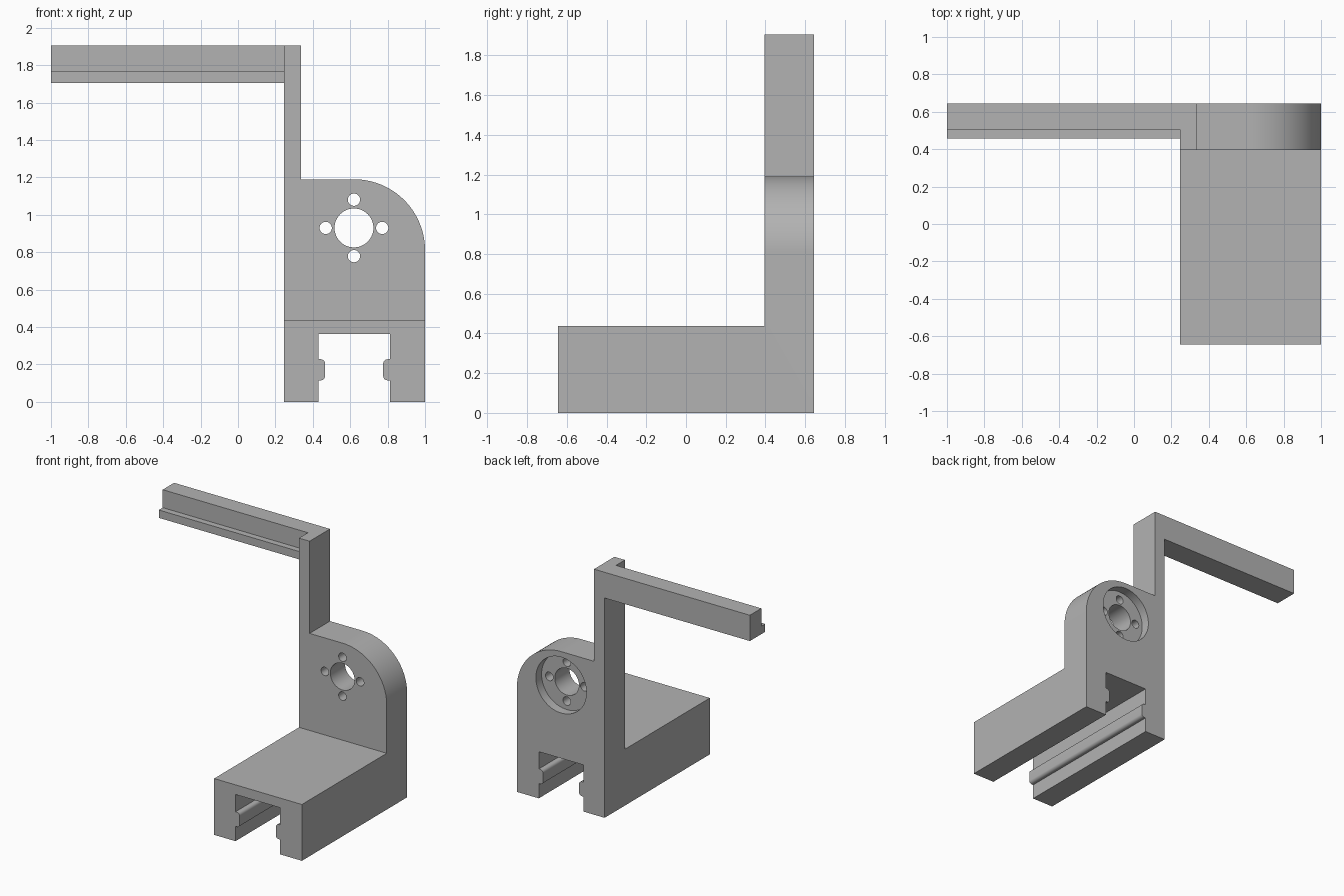
import bpy, bmesh, math
from mathutils import Vector

default = bpy.data.objects.get("Cube")
if default:
    bpy.data.objects.remove(default, do_unlink=True)

grey = bpy.data.materials.new("plain grey")
grey.use_nodes = True
colour = (0.45, 0.45, 0.45, 1)
grey.diffuse_color = colour
grey.node_tree.nodes["Principled BSDF"].inputs["Base Color"].default_value = colour

FRONT, PLATE, BACK = -0.645, 0.395, 0.645
LEFT, RIGHT, TOP = 0.247, 1.0, 1.905
HUB = (0.62, 0.93)


def arc(cx, cz, r, start, end, steps):
    """Points along an arc, angles in degrees."""
    angles = [math.radians(start + (end - start) * i / steps) for i in range(steps + 1)]
    return [(cx + r * math.cos(a), cz + r * math.sin(a)) for a in angles]


def extrude(name, outline, y0, y1):
    """Prism with an x-z outline running from y0 to y1."""
    bm = bmesh.new()
    face = bm.faces.new([bm.verts.new((x, y0, z)) for x, z in outline])
    moved = bmesh.ops.extrude_face_region(bm, geom=[face])["geom"]
    verts = [v for v in moved if isinstance(v, bmesh.types.BMVert)]
    bmesh.ops.translate(bm, verts=verts, vec=Vector((0, y1 - y0, 0)))
    bmesh.ops.recalc_face_normals(bm, faces=bm.faces)
    mesh = bpy.data.meshes.new(name)
    bm.to_mesh(mesh)
    bm.free()
    mesh.materials.append(grey)
    obj = bpy.data.objects.new(name, mesh)
    bpy.context.collection.objects.link(obj)
    return obj


def box(name, x0, x1, z0, z1, y0, y1):
    return extrude(name, [(x0, z0), (x1, z0), (x1, z1), (x0, z1)], y0, y1)


def disc(name, x, z, r, y0, y1, steps=48):
    return extrude(name, arc(x, z, r, 0, 360, steps)[:-1], y0, y1)


def combine(target, other, operation):
    """Boolean the other part into the target and remove it."""
    mod = target.modifiers.new("combine", 'BOOLEAN')
    mod.operation, mod.solver, mod.object = operation, 'EXACT', other
    bpy.context.view_layer.objects.active = target
    bpy.ops.object.modifier_apply(modifier=mod.name)
    bpy.data.objects.remove(other, do_unlink=True)


# Channel base: half the slot wall with its rounded rib, mirrored across the slot
slot_mid, wall, rib, soft = 0.621, 0.43, 0.466, 0.024
half = [(LEFT, 0), (wall, 0), (wall, 0.115)]
half += arc(rib - soft, 0.115 + soft, soft, -90, 0, 6)
half += arc(rib - soft, 0.228 - soft, soft, 0, 90, 6)
half += [(wall, 0.228), (wall, 0.362)]
other_half = [(2 * slot_mid - x, z) for x, z in reversed(half)]
other_half[-1] = (RIGHT, 0)
bracket = extrude("bracket", half + other_half + [(RIGHT, 0.437), (LEFT, 0.437)], FRONT, BACK)

# Upright plate with one rounded shoulder and a tall post
plate_outline = [(LEFT, 0.4), (RIGHT, 0.4)]
plate_outline += arc(0.62, 0.81, 0.38, 0, 90, 32)
plate_outline += [(0.338, 1.19), (0.338, TOP), (LEFT, TOP)]
combine(bracket, extrude("upright_plate", plate_outline, PLATE, BACK), 'UNION')

# Shaft hole, four screw holes and the round recess at the back
cutters = [disc("shaft_cutter", *HUB, 0.104, 0.3, 0.8),
           disc("recess_cutter", *HUB, 0.217, BACK - 0.07, 0.8, 64)]
for i in range(4):
    a = i * math.pi / 2
    cutters.append(disc("screw_cutter", HUB[0] + 0.151 * math.cos(a),
                        HUB[1] + 0.151 * math.sin(a), 0.033, 0.3, 0.8, 24))
for cutter in cutters:
    cutter.hide_render = True
    combine(bracket, cutter, 'DIFFERENCE')

# Side arm with a small lip along its lower front edge
arm = box("side_arm", -1, LEFT, 1.705, TOP, 0.505, BACK)
combine(arm, box("arm_lip", -1, LEFT, 1.705, 1.766, 0.457, 0.55), 'UNION')

# Merge flat faces, then smooth the curved ones
for obj in (bracket, arm):
    bm = bmesh.new()
    bm.from_mesh(obj.data)
    bmesh.ops.remove_doubles(bm, verts=bm.verts, dist=0.0001)
    bmesh.ops.dissolve_limit(bm, angle_limit=0.002, verts=bm.verts, edges=bm.edges)
    bm.to_mesh(obj.data)
    bm.free()
    bpy.ops.object.select_all(action='DESELECT')
    obj.select_set(True)
    bpy.context.view_layer.objects.active = obj
    bpy.ops.object.shade_smooth_by_angle(angle=math.radians(30))
